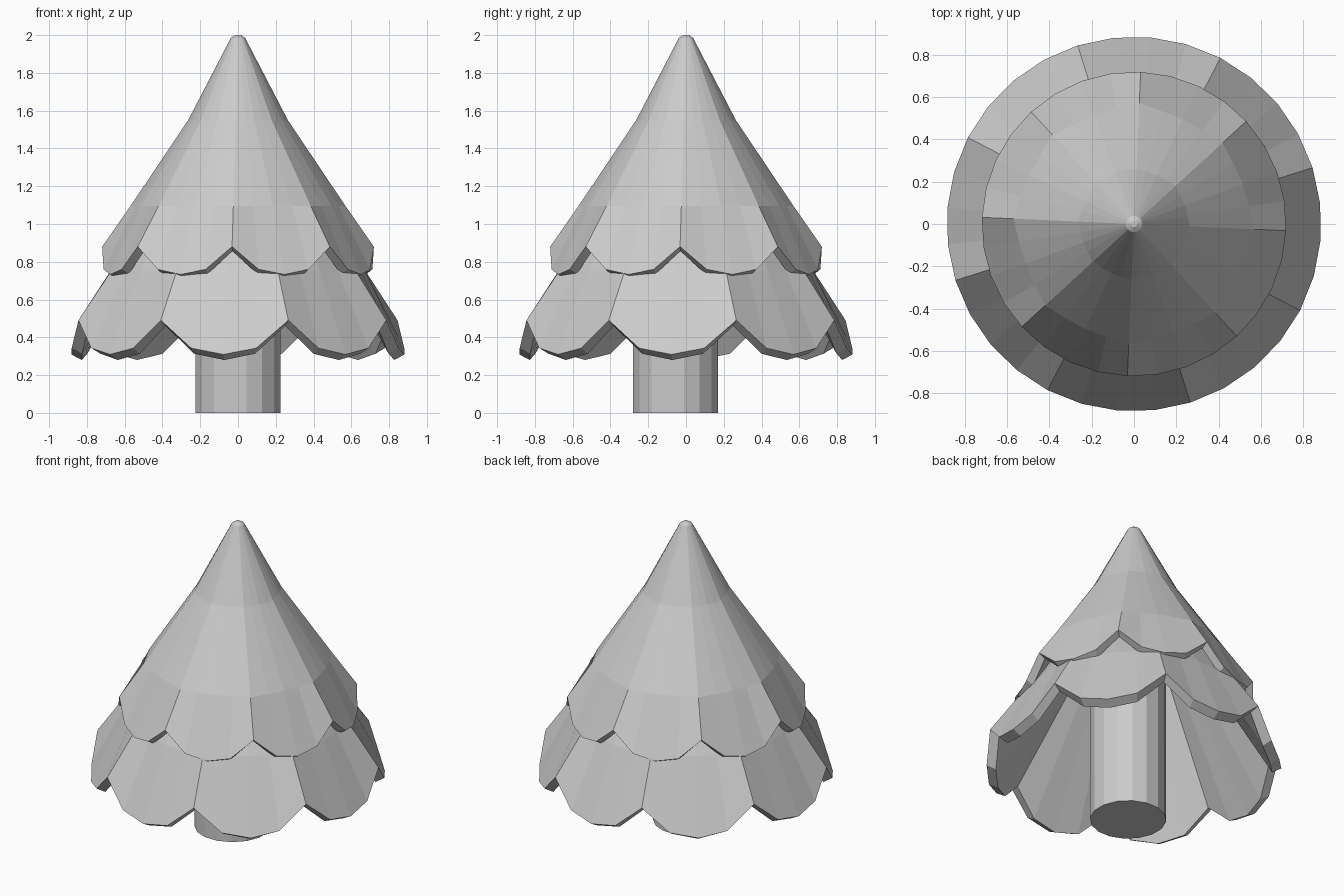
import bpy, bmesh
from math import cos, sin, radians

if "Cube" in bpy.data.objects:
    bpy.data.objects.remove(bpy.data.objects["Cube"])

SEG = 32  # eight petals of four strips each


def tier(name, scale, lift, turn):
    """Hollow cone whose rim is cut into eight scalloped petals."""
    # per-strip values, repeating over each petal: valley, quarter, middle, quarter
    bend = [0.57, 0.55, 0.547, 0.55]
    drop = [0.88, 0.76, 0.733, 0.76]
    neck = [0.264, 0.257, 0.256, 0.257]
    rings = [
        lambda i: (0.015, 2.0),
        lambda i: (0.038, 1.985),
        lambda i: (neck[i % 4], 1.55),
        lambda i: (bend[i % 4], 1.095),
        lambda i: (0.72, drop[i % 4]),
        # underside, running straight back up
        lambda i: (0.675, drop[i % 4] - 0.024),
        lambda i: (0.222, 1.525),
    ]
    bm = bmesh.new()
    loops = []
    for ring in rings:
        loop = []
        for i in range(SEG):
            r, z = ring(i)
            a = radians(turn + i * 360 / SEG)
            loop.append(bm.verts.new((scale * r * cos(a), scale * r * sin(a), scale * z + lift)))
        loops.append(loop)
    for up, low in zip(loops, loops[1:]):
        for i in range(SEG):
            j = (i + 1) % SEG
            bm.faces.new((up[i], low[i], low[j], up[j]))
    bm.faces.new(loops[0])
    apex = bm.verts.new((0, 0, scale * 1.92 + lift))
    for i in range(SEG):
        bm.faces.new((loops[-1][i], apex, loops[-1][(i + 1) % SEG]))
    bmesh.ops.recalc_face_normals(bm, faces=bm.faces)
    mesh = bpy.data.meshes.new(name)
    bm.to_mesh(mesh)
    bm.free()
    bpy.context.collection.objects.link(bpy.data.objects.new(name, mesh))


# foliage: the lower tier is a larger, turned copy of the upper one
tier("upper_foliage", 1.0, 0.0, -2.5)
tier("lower_foliage", 1.23, -0.592, 17.5)

# trunk, slightly forward of the centre
bpy.ops.mesh.primitive_cylinder_add(vertices=16, radius=0.23, depth=1.1,
                                    location=(0, -0.055, 0.55),
                                    rotation=(0, 0, radians(11.25)))
bpy.context.object.name = "trunk"
